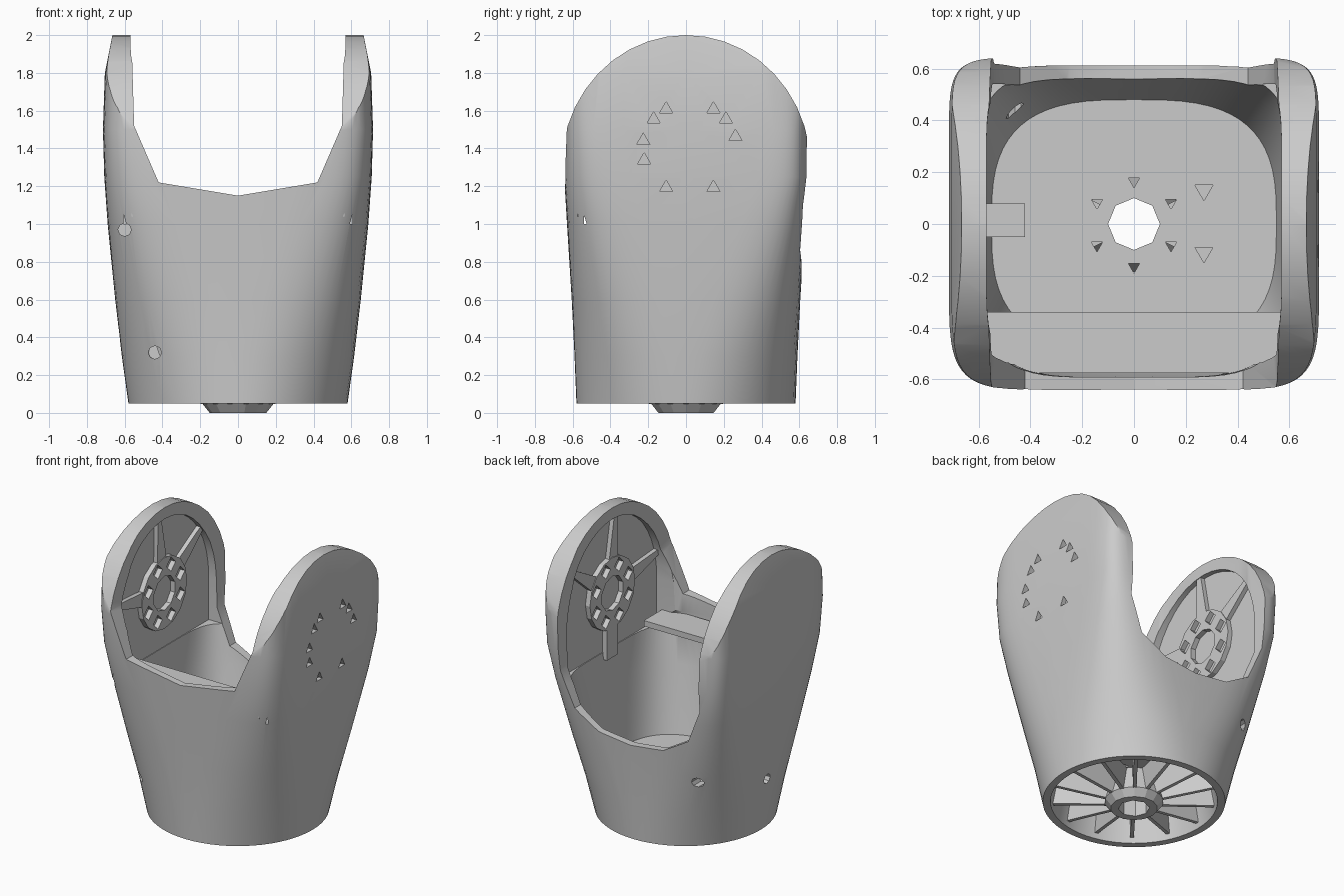
import bpy, bmesh, math
from mathutils import Matrix, Vector

if "Cube" in bpy.data.objects:
    bpy.data.objects.remove(bpy.data.objects["Cube"])

grey = bpy.data.materials.new("plain_grey")
grey.use_nodes = True
grey.diffuse_color = (0.6, 0.6, 0.6, 1)
grey.node_tree.nodes["Principled BSDF"].inputs["Base Color"].default_value = (0.6, 0.6, 0.6, 1)


def finish(name, bm):
    bmesh.ops.recalc_face_normals(bm, faces=bm.faces)
    mesh = bpy.data.meshes.new(name)
    bm.to_mesh(mesh)
    bm.free()
    mesh.materials.append(grey)
    obj = bpy.data.objects.new(name, mesh)
    bpy.context.collection.objects.link(obj)
    return obj


def loft(name, levels, count=64):
    """Stack of rounded sections: (z, half width, half depth, front squareness, back squareness)."""
    bm = bmesh.new()
    rings = []
    for z, a, b, front, back in levels:
        ring = []
        for i in range(count):
            t = math.tau * i / count
            c, s = math.cos(t), math.sin(t)
            n = front if s < 0 else back
            ring.append(bm.verts.new((a * math.copysign(abs(c) ** (2 / n), c),
                                      b * math.copysign(abs(s) ** (2 / n), s), z)))
        rings.append(ring)
    for low, high in zip(rings, rings[1:]):
        for i in range(count):
            j = (i + 1) % count
            bm.faces.new((low[i], low[j], high[j], high[i]))
    bm.faces.new(rings[0])
    bm.faces.new(rings[-1])
    return finish(name, bm)


def prism(name, points, axis, start, end):
    """Extrude a 2D outline along x (points are y,z) or y (points are x,z)."""
    bm = bmesh.new()
    place = (lambda p: (start, *p)) if axis == "x" else (lambda p: (p[0], start, p[1]))
    face = bm.faces.new([bm.verts.new(place(p)) for p in points])
    move = Vector((end - start, 0, 0)) if axis == "x" else Vector((0, end - start, 0))
    grown = bmesh.ops.extrude_face_region(bm, geom=[face])["geom"]
    bmesh.ops.translate(bm, vec=move, verts=[v for v in grown if isinstance(v, bmesh.types.BMVert)])
    return finish(name, bm)


def box(name, x0, x1, y0, y1, z0, z1):
    return prism(name, [(y0, z0), (y1, z0), (y1, z1), (y0, z1)], "x", x0, x1)


def rod(name, radius, depth, centre, direction, sides=24):
    bm = bmesh.new()
    turn = Vector(direction).to_track_quat("Z", "Y").to_matrix().to_4x4()
    bmesh.ops.create_cone(bm, cap_ends=True, segments=sides, radius1=radius, radius2=radius,
                          depth=depth, matrix=Matrix.Translation(centre) @ turn)
    return finish(name, bm)


def cut(target, tool, operation="DIFFERENCE"):
    mod = target.modifiers.new("cut", "BOOLEAN")
    mod.operation, mod.solver, mod.object = operation, "EXACT", tool
    graph = bpy.context.evaluated_depsgraph_get()
    mesh = bpy.data.meshes.new_from_object(target.evaluated_get(graph))
    target.modifiers.clear()
    target.data = mesh
    bpy.data.objects.remove(tool)


def arch(half, top, foot, spring=1.3):
    curve = [(half * math.cos(math.pi * i / 20),
              spring + (top - spring) * math.sin(math.pi * i / 20)) for i in range(21)]
    return [(half, foot)] + curve + [(-half, foot)]


# Outer body: round foot growing into a squarish fork
body = loft("body_shell", [(0.05, 0.58, 0.58, 2, 2), (0.3, 0.615, 0.59, 2.3, 2.4),
                           (0.6, 0.65, 0.605, 3, 3.4), (1.0, 0.69, 0.63, 4.5, 6),
                           (1.25, 0.708, 0.645, 6, 9), (1.5, 0.715, 0.645, 7, 10),
                           (1.8, 0.705, 0.645, 7, 10), (2.0, 0.665, 0.64, 7, 10)])

# Inner cavity, widest just below the ears
cut(body, loft("cavity", [(0.3, 0.55, 0.48, 3, 3), (0.75, 0.59, 0.565, 3.5, 4),
                          (1.08, 0.605, 0.59, 5, 6), (1.1, 0.57, 0.59, 5, 6),
                          (2.1, 0.57, 0.61, 6, 8)]))

# Openings: shallow at the front, deep at the back, and rounded ears
front_edge = [(0, 1.15), (0.42, 1.22), (0.55, 1.52), (0.57, 2.2)]
back_edge = [(0, 0.72), (0.25, 0.75), (0.44, 0.86), (0.54, 1.1), (0.57, 2.2)]
for edge, start, end in ((front_edge, -1, 0), (back_edge, 0, 1)):
    outline = edge + [(-x, z) for x, z in reversed(edge[1:])]
    cut(body, prism("opening", outline, "y", start, end))
cut(body, prism("ear_outline", arch(0.66, 2.0, -0.1), "x", -1, 1), "INTERSECT")

# Shallow recess inside both ears, running into the cavity
cut(body, prism("ear_recess", arch(0.54, 1.92, 1.0), "x", -0.605, 0.605))

# Hollow underside and centre bore
cut(body, loft("underside", [(0.0, 0.54, 0.54, 2, 2), (0.22, 0.5, 0.5, 2, 2)]))
cut(body, rod("bore", 0.1, 1, (0, 0, 0.2), (0, 0, 1), 8))

# Small fixing holes around the bore
for i in range(6):
    t = math.radians(30 + 60 * i)
    cut(body, rod("screw_hole", 0.025, 0.4, (0.165 * math.cos(t), 0.165 * math.sin(t), 0.26), (0, 0, 1), 3))
for y in (0.13, -0.11):
    cut(body, rod("floor_hole", 0.04, 0.1, (0.27, y, 0.3), (0, 0, 1), 3))

# Ring of small pockets on the outside of the left ear
ear_z = 1.4
for angle in (15, 40, 60, 120, 140, 170, 195, 240, 300):
    t = math.radians(angle)
    cut(body, rod("ear_pocket", 0.04, 0.07,
                  (0.71, 0.02 + 0.25 * math.cos(t), ear_z + 0.24 * math.sin(t)), (1, 0, 0), 3))

# Small pin holes in the walls
for centre, direction in (((-0.6, -0.52, 0.97), (0, 1, 0)), ((-0.44, -0.5, 0.32), (0, 1, 0)),
                          ((-0.46, 0.5, 0.55), (0, 1, 0)), ((-0.62, 0, 0.42), (1, 0, 0))):
    cut(body, rod("pin_hole", 0.035, 0.2, centre, direction, 8))

# Thin shelf behind the front rim
box("front_shelf", -0.565, 0.565, -0.575, -0.34, 1.04, 1.08)

# Bearing rings, teeth and struts inside each ear
for side, label in ((1, "left"), (-1, "right")):
    ring = rod(label + "_ear_ring", 0.25, 0.06, (side * 0.6, 0, ear_z), (1, 0, 0), 16)
    cut(ring, rod("ring_bore", 0.12, 1, (side * 0.6, 0, ear_z), (1, 0, 0), 10))
    for i in range(8):
        t = math.tau * (i + 0.5) / 8
        cut(ring, rod("ring_notch", 0.05, 0.06,
                      (side * 0.575, 0.19 * math.cos(t), ear_z + 0.19 * math.sin(t)), (1, 0, 0), 4))
    for i, angle in enumerate((35, 95, 170)):
        t = math.radians(angle)
        d, n = Vector((math.cos(t), math.sin(t))), Vector((-math.sin(t), math.cos(t)))
        mid = Vector((0, ear_z))
        pts = [mid + d * 0.23 - n * 0.05, mid + d * 0.52 - n * 0.02,
               mid + d * 0.52 + n * 0.02, mid + d * 0.23 + n * 0.05]
        prism(f"{label}_ear_strut_{i + 1}", [tuple(p) for p in pts], "x", side * 0.575, side * 0.62)

# Latch parts on the inner side walls
box("left_ear_post", 0.57, 0.63, -0.06, 0.06, 0.95, 1.18)
box("right_wall_latch", -0.6, -0.42, -0.05, 0.08, 0.62, 0.74)

# Underside hub with radial ribs
hub = loft("base_hub", [(0.0, 0.15, 0.15, 2, 2), (0.05, 0.19, 0.19, 2, 2), (0.23, 0.14, 0.14, 2, 2)], 14)
cut(hub, rod("hub_bore", 0.1, 1, (0, 0, 0.2), (0, 0, 1), 8))
for i in range(14):
    rib = prism(f"base_rib_{i + 1}", [(0.13, 0.04), (0.54, 0.09), (0.52, 0.23), (0.12, 0.23)], "x", -0.012, 0.012)
    rib.data.transform(Matrix.Rotation(math.tau * (i + 0.5) / 14, 4, "Z"))

# Smooth the body while keeping its edges crisp
bpy.ops.object.select_all(action="DESELECT")
body.select_set(True)
bpy.context.view_layer.objects.active = body
bpy.ops.object.shade_smooth_by_angle(angle=math.radians(30))
